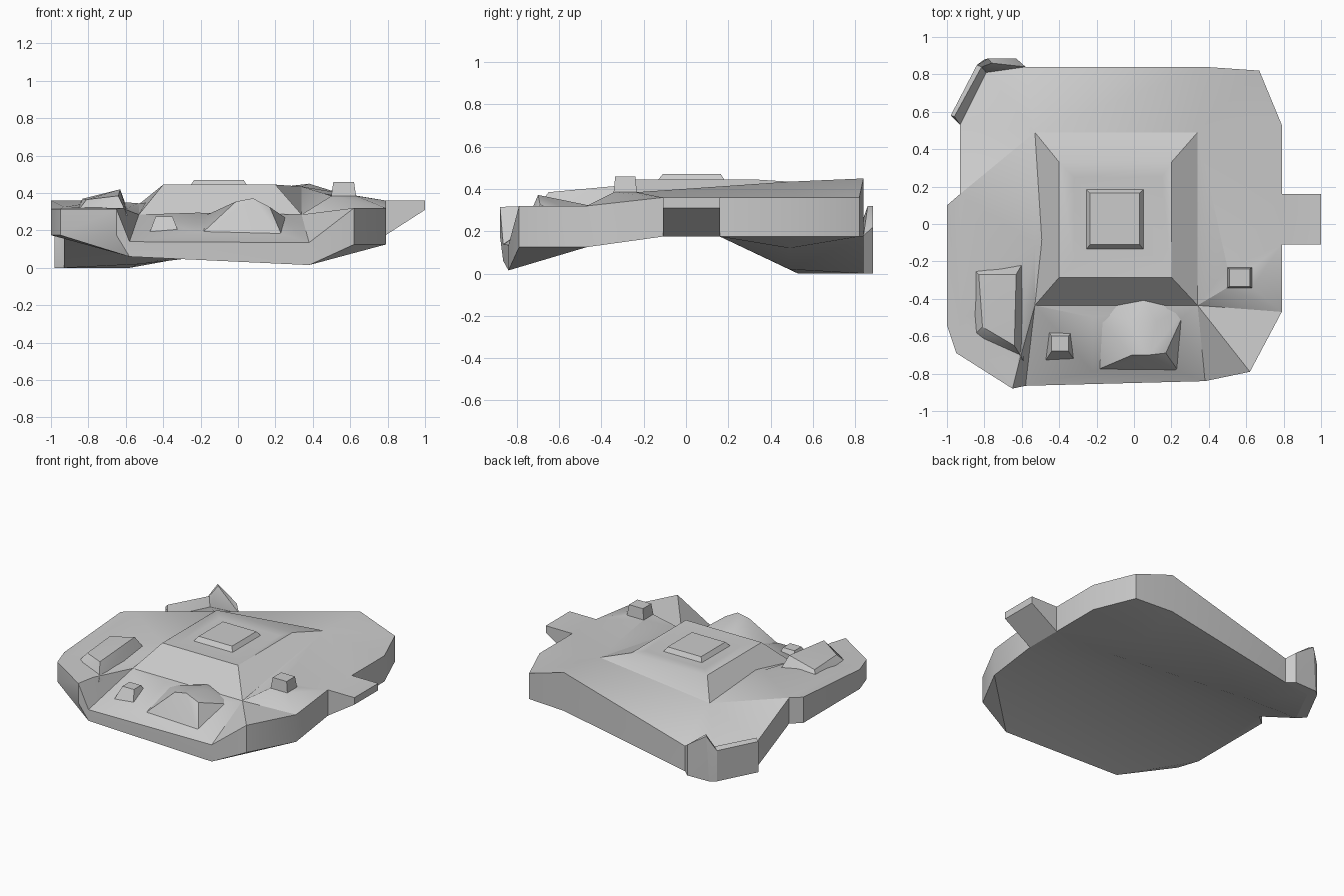
import bpy
import bmesh
from mathutils import Vector
from mathutils.geometry import delaunay_2d_cdt

cube = bpy.data.objects.get("Cube")
if cube:
    bpy.data.objects.remove(cube, do_unlink=True)

stone = bpy.data.materials.new("grey stone")
stone.use_nodes = True
grey = (0.6, 0.6, 0.6, 1)
stone.diffuse_color = grey
stone.node_tree.nodes["Principled BSDF"].inputs["Base Color"].default_value = grey


def finish(name, bm):
    """Turn a bmesh into an object, smooth over shallow creases only."""
    bmesh.ops.recalc_face_normals(bm, faces=bm.faces)
    mesh = bpy.data.meshes.new(name)
    bm.to_mesh(mesh)
    bm.free()
    mesh.materials.append(stone)
    obj = bpy.data.objects.new(name, mesh)
    bpy.context.scene.collection.objects.link(obj)
    bpy.ops.object.select_all(action='DESELECT')
    obj.select_set(True)
    bpy.context.view_layer.objects.active = obj
    bpy.ops.object.shade_smooth_by_angle(angle=0.5)


def hull(name, points):
    """Convex faceted part wrapped around a few corner points."""
    bm = bmesh.new()
    for p in points:
        bm.verts.new(p)
    result = bmesh.ops.convex_hull(bm, input=bm.verts)
    junk = {v for v in result["geom_interior"] if isinstance(v, bmesh.types.BMVert)}
    bmesh.ops.delete(bm, geom=list(junk), context='VERTS')
    finish(name, bm)


def rect(x0, x1, y0, y1, z):
    return [(x0, y0, z), (x1, y0, z), (x1, y1, z), (x0, y1, z)]


def add_sheet(bm, rim, inner, creases):
    """Triangulated sheet inside a rim, with creases joining point numbers."""
    points = rim + inner
    n = len(rim)
    edges = [(i, (i + 1) % n) for i in range(n)] + creases
    flat = [Vector(p[:2]) for p in points]
    coords, _, faces, origin, _, _ = delaunay_2d_cdt(flat, edges, [], 1, 1e-5)
    verts = []
    for co, src in zip(coords, origin):
        # A crossing of creases takes the height of the nearest point
        k = src[0] if src else min(range(len(flat)), key=lambda i: (flat[i] - co).length)
        verts.append(bm.verts.new((co.x, co.y, points[k][2])))
    for f in faces:
        bm.faces.new([verts[i] for i in f])


# Outline of the landmass: x, y, top height, underside height
back = [(-.93, .53, .18, 0), (-.79, .81, .18, 0), (-.58, .84, .18, 0),
        (.38, .84, .45, .175), (.67, .82, .36, .175), (.79, .53, .36, .175)]
tab = [(.79, .16, .36, .175), (1, .16, .36, .31), (1, -.11, .36, .31), (.79, -.11, .36, .175)]
front = [(.79, -.47, .32, .125), (.62, -.79, .32, .125), (.38, -.84, .135, .015),
         (-.58, -.865, .14, .06), (-.65, -.88, .315, .175)]
left = [(-.95, -.69, .315, .175), (-1, -.54, .315, .175), (-1, .1, .36, .175), (-.93, .16, .36, .175)]
outline = back + tab + front + left
n = len(outline)
top_rim = [(x, y, t) for x, y, t, b in outline]
low_rim = [(x, y, b) for x, y, t, b in outline]

# Ground: hill foot, rise under the block, edge of the left shelf, front slope
foot = [(-.53, -.435, .285), (.34, -.435, .285), (.34, .49, .435), (-.53, .49, .34)]
rise = rect(.5, .63, -.34, -.235, .385)
shelf = [(-.53, -.11, .345), (-.59, -.435, .32), (-.62, -.76, .32), (-.93, -.5, .325), (-.72, -.22, .36)]
slope = [(-.22, -.79, .19), (.24, -.79, .18), (.23, -.52, .27), (-.22, -.5, .295)]
inner = foot + rise + shelf + slope
creases = [(n, n + 1), (n + 1, n + 2), (n + 2, n + 3), (n + 3, n + 8), (n + 8, n),
           (n + 8, n + 9), (n + 9, n + 10), (n + 10, 14), (n, 13), (n + 1, 12),
           (n + 1, n + 4), (n + 1, 10), (n + 3, 2), (n + 3, 0), (n + 11, 18), (n + 2, 5),
           (13, n + 13), (n + 13, n + 14), (n + 14, 12), (n, n + 16)]
# Underside: level in front, sloping down to the back corner
under = [(.34, .16, .175), (.34, .49, .12), (-.53, .49, .02)]
ground = bmesh.new()
add_sheet(ground, top_rim, inner, creases)
add_sheet(ground, low_rim, under, [(18, n), (n, n + 1), (n + 1, n + 2), (n + 2, 0), (16, 10), (18, 9)])
for i in range(n):
    j = (i + 1) % n
    ground.faces.new([ground.verts.new(p) for p in (top_rim[i], top_rim[j], low_rim[j], low_rim[i])])
bmesh.ops.remove_doubles(ground, verts=ground.verts, dist=1e-4)
finish("ground", ground)

# Central hill: sloped sides, a shallow dished step and a raised cap
hill = bmesh.new()
rings = [foot, rect(-.4, .2, -.285, .33, .445), rect(-.32, .15, -.2, .25, .44),
         rect(-.255, .05, -.135, .185, .44), rect(-.235, .03, -.11, .165, .47)]
loops = [[hill.verts.new(p) for p in ring] for ring in rings]
for lower, upper in zip(loops, loops[1:]):
    for i in range(4):
        j = (i + 1) % 4
        hill.faces.new((lower[i], lower[j], upper[j], upper[i]))
hill.faces.new(loops[-1])
finish("central_hill", hill)

# Small square block on the right
hull("right_block", rect(.495, .635, -.345, -.23, .36) + rect(.51, .62, -.335, -.24, .46))

# Faceted mound on the left shelf
hull("left_mound", [(-.87, -.23, .31), (-.59, -.2, .31), (-.59, -.73, .28), (-.86, -.6, .3),
                    (-.83, -.27, .37), (-.63, -.27, .42), (-.64, -.65, .385), (-.81, -.55, .365)])

# Domed spur: arched front crest falling back towards the hill
hull("front_spur", [(-.22, -.79, .16), (.24, -.79, .16), (.28, -.45, .25), (-.24, -.45, .25),
                    (-.1, -.7, .28), (-.01, -.7, .355), (.08, -.7, .372), (.17, -.69, .325),
                    (-.02, -.52, .335), (.12, -.52, .335), (.21, -.53, .285), (.05, -.4, .31)])

# Small knob on the front slope
hull("front_knob", rect(-.48, -.31, -.74, -.54, .17) + rect(-.44, -.35, -.68, -.6, .275))

# Raised corner wall at the back, in two lengths meeting at a corner
corner = [(-.84, .85, .22), (-.84, .85, 0), (-.79, .81, 0), (-.79, .81, .18), (-.815, .84, .24)]
hull("corner_wall_side", corner + [(-.98, .58, 0), (-.98, .58, .22), (-.96, .575, .24),
                                   (-.93, .53, 0), (-.93, .53, .18)])
hull("corner_wall_back", corner + [(-.78, .885, .32), (-.76, .86, .32), (-.8, .88, 0),
                                   (-.63, .885, 0), (-.63, .885, .22), (-.58, .84, 0), (-.58, .84, .18)])
